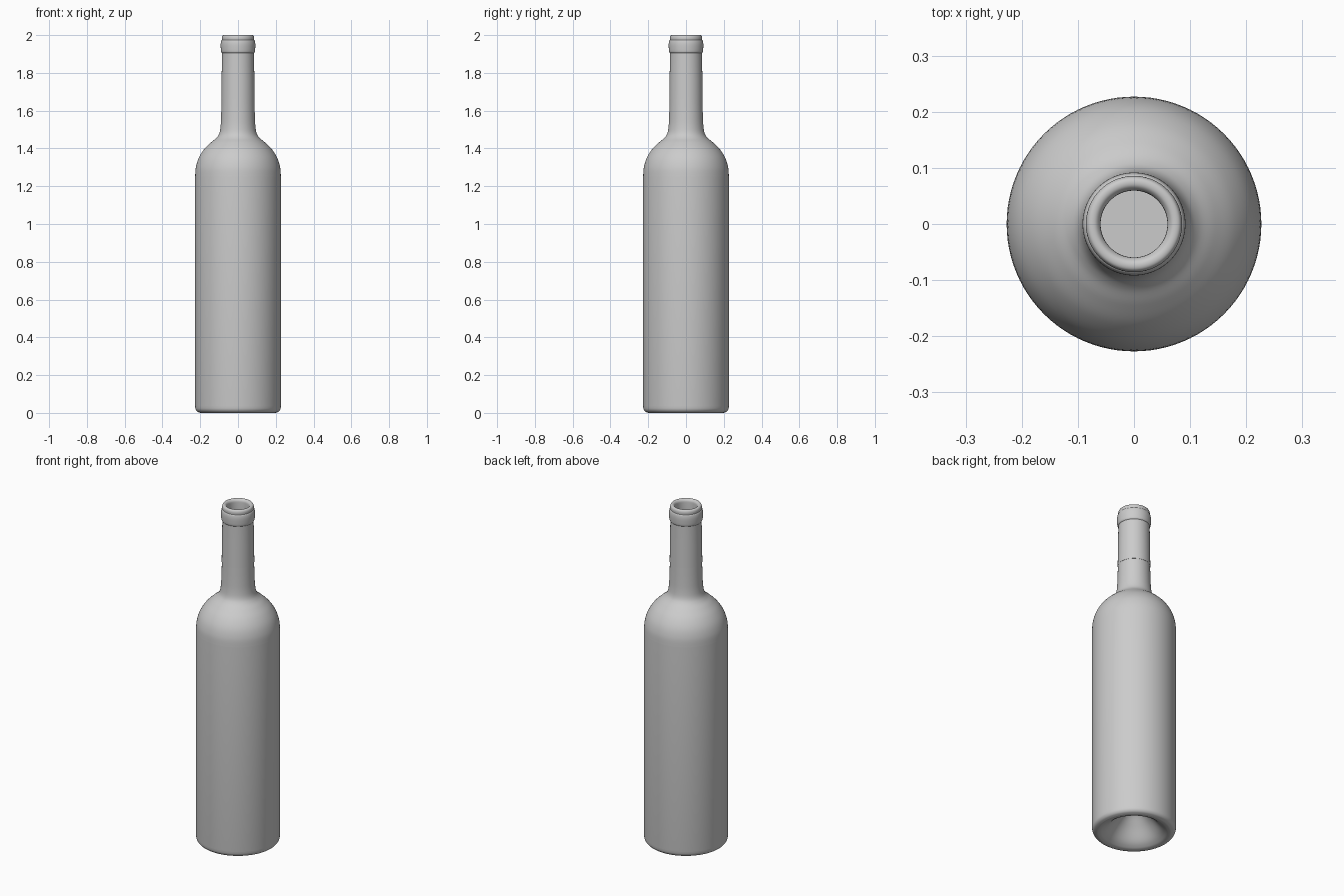
import bpy, bmesh, math

if "Cube" in bpy.data.objects:
    bpy.data.objects.remove(bpy.data.objects["Cube"])

SEGMENTS = 96


def spline(points, steps=6):
    """Smooth Catmull-Rom curve through (radius, z) points."""
    out = []
    for i in range(len(points) - 1):
        p0, p1 = points[max(i - 1, 0)], points[i]
        p2, p3 = points[i + 1], points[min(i + 2, len(points) - 1)]
        for s in range(steps):
            t = s / steps
            out.append(tuple(
                0.5 * (2 * b + (c - a) * t + (2 * a - 5 * b + 4 * c - d) * t ** 2
                       + (3 * b - a - 3 * c + d) * t ** 3)
                for a, b, c, d in zip(p0, p1, p2, p3)))
    return out + [points[-1]]


def lathe(name, profile):
    """Revolve a (radius, z) profile about the z axis."""
    bm = bmesh.new()
    verts = [bm.verts.new((r, 0, z)) for r, z in profile]
    edges = [bm.edges.new(pair) for pair in zip(verts, verts[1:])]
    bmesh.ops.spin(bm, geom=verts + edges, cent=(0, 0, 0), axis=(0, 0, 1),
                   angle=math.tau, steps=SEGMENTS, use_duplicate=False)
    bmesh.ops.remove_doubles(bm, verts=bm.verts, dist=1e-5)
    bmesh.ops.recalc_face_normals(bm, faces=bm.faces)
    mesh = bpy.data.meshes.new(name)
    bm.to_mesh(mesh)
    bm.free()
    obj = bpy.data.objects.new(name, mesh)
    bpy.context.collection.objects.link(obj)
    bpy.ops.object.select_all(action='DESELECT')
    obj.select_set(True)
    bpy.context.view_layer.objects.active = obj
    bpy.ops.object.shade_smooth_by_angle(angle=math.radians(40))
    return obj


# Glass bottle: hollow punt, rounded heel, straight body, shoulder, neck and bore
punt = spline([(0, 0.15), (0.04, 0.14), (0.09, 0.09), (0.14, 0.03),
               (0.172, 0.006), (0.192, 0)])
heel = spline([(0.2, 0), (0.215, 0.006), (0.224, 0.018), (0.227, 0.035)])
shoulder = spline([(0.227, 1.25), (0.223, 1.30), (0.208, 1.35), (0.18, 1.395),
                   (0.145, 1.43), (0.115, 1.455), (0.099, 1.48),
                   (0.092, 1.52), (0.089, 1.58), (0.087, 1.66)])
bore = [(0.081, 1.90), (0.079, 1.99), (0.062, 1.99), (0.06, 1.98), (0.06, 1.90), (0, 1.90)]
lathe("glass_bottle", punt + heel + shoulder + bore)

# Foil sleeve: thin lower edge, collar bead and rounded lip
sleeve = [(0.0868, 1.658), (0.0882, 1.658), (0.0865, 1.78), (0.0845, 1.903)]
bead = spline([(0.0845, 1.905), (0.0895, 1.912), (0.0915, 1.935),
               (0.0915, 1.955), (0.089, 1.97), (0.0855, 1.975)], 4)
lip = spline([(0.0855, 1.977), (0.0855, 1.988), (0.082, 1.997), (0.075, 2.0),
              (0.067, 1.998), (0.061, 1.99), (0.0595, 1.98)], 4)
lathe("neck_foil", sleeve + bead + lip + [(0.0595, 1.93)])

# Stopper closing the bore
lathe("cork", [(0, 1.93), (0.0598, 1.93), (0.0598, 1.905), (0, 1.905)])
